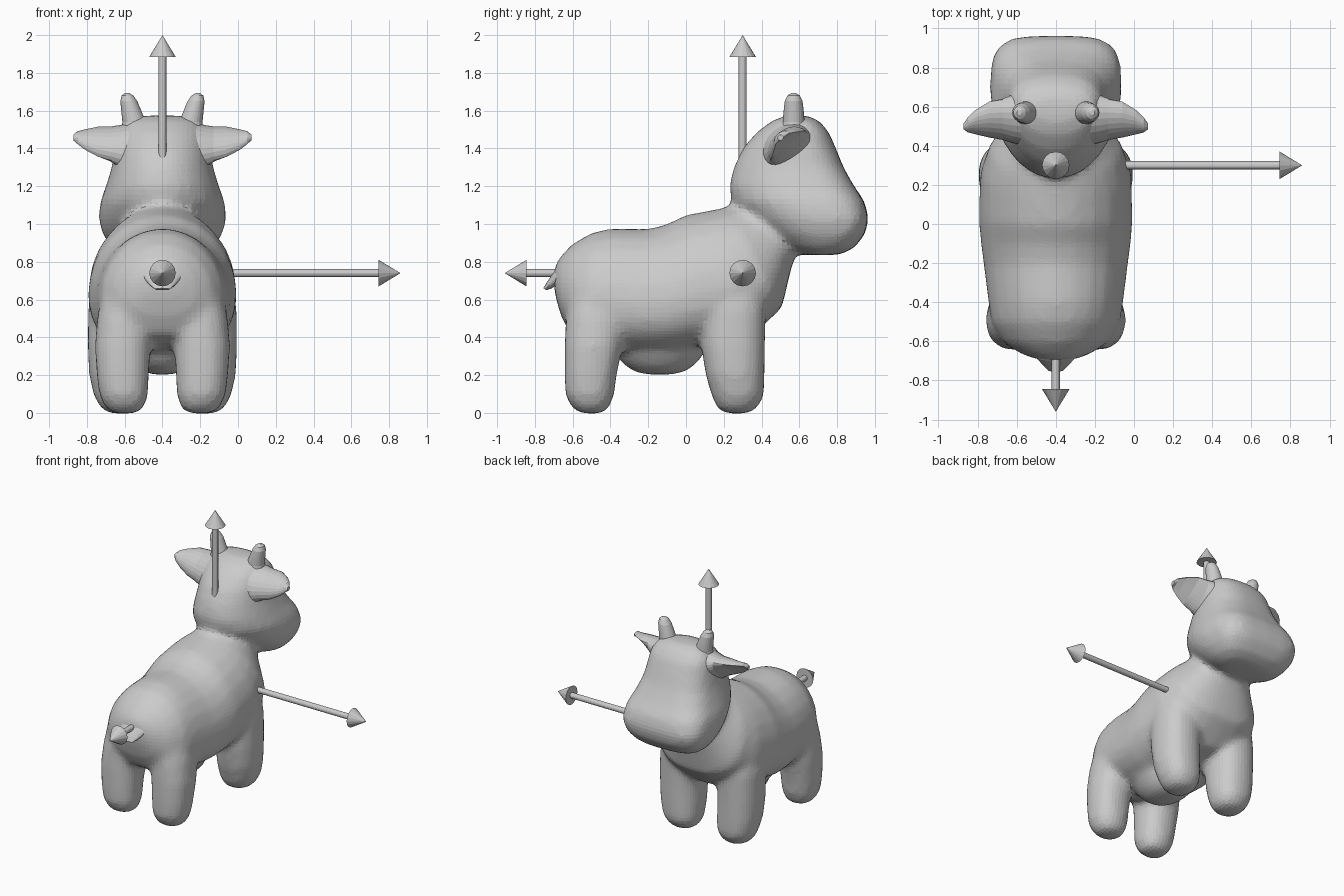
import bpy, bmesh
from math import sin, cos, pi, copysign
from mathutils import Vector

if "Cube" in bpy.data.objects:
    bpy.data.objects.remove(bpy.data.objects["Cube"])

CX = -0.4                      # symmetry plane of the animal
ORIGIN = Vector((CX, 0.3, 0.74))
N = 24


def power(v, n):
    return copysign(abs(v) ** (2 / n), v)


def angles():
    return [2 * pi * i / N for i in range(N)]


def finish(name, bm):
    bmesh.ops.recalc_face_normals(bm, faces=bm.faces)
    me = bpy.data.meshes.new(name)
    bm.to_mesh(me)
    bm.free()
    ob = bpy.data.objects.new(name, me)
    bpy.context.collection.objects.link(ob)
    return ob


def loft(bm, rings, side=1):
    """Skin closed rings; x is measured from the symmetry plane."""
    rows = [[bm.verts.new((CX + side * p[0], p[1], p[2])) for p in r] for r in rings]
    for a, b in zip(rows, rows[1:]):
        for i in range(len(a)):
            j = (i + 1) % len(a)
            bm.faces.new((a[i], a[j], b[j], b[i]))
    bm.faces.new(rows[0])
    bm.faces.new(rows[-1])


def spine_ring(top, bottom, w, n=2.1, mid=0.4):
    """Upright, possibly tilted section from a top and a bottom (y, z) point."""
    t, b = Vector(top), Vector(bottom)
    c = b.lerp(t, mid)
    out = []
    for a in angles():
        k = 2.0 if sin(a) > 0 else n + .3
        s = power(sin(a), k)
        p = c + (t - c) * s if s > 0 else c + (c - b) * s
        out.append((w * power(cos(a), k), p.x, p.y))
    return out


def flat_ring(z, cx, cy, rx, ry, n=2.3):
    return [(cx + rx * power(cos(a), n), cy + ry * power(sin(a), n), z) for a in angles()]


def head_ring(z, back, front, w, n):
    cy = back + 0.58 * (front - back)
    out = []
    for a in angles():
        s, k = (front - cy, n) if sin(a) > 0 else (cy - back, 2.0)
        out.append((w * power(cos(a), k), cy + s * power(sin(a), k), z))
    return out


def ear_ring(x, cy, cz, a, b, cup):
    """Section convex above and behind, hollow below and in front when cup > 0."""
    out = []
    for t in angles():
        u, v = a * cos(t), b * sin(t) * (1 if sin(t) > 0 else -cup)
        out.append((x, cy + 0.78 * u - 0.63 * v, cz + 0.63 * u + 0.78 * v))
    return out


# torso and neck
bm = bmesh.new()
torso = [((-.695, .74), (-.685, .63), .07), ((-.67, .81), (-.655, .52), .165),
         ((-.60, .885), (-.605, .42), .26), ((-.50, .945), (-.51, .37), .32),
         ((-.40, .968), (-.42, .34), .335), ((-.20, .965), (-.22, .32), .36),
         ((-.10, .99), (-.10, .32), .375), ((0, 1.04), (.03, .34), .385),
         ((.14, 1.066), (.34, .41), .378), ((.22, 1.08), (.50, .56), .33),
         ((.25, 1.085), (.54, .73), .26), ((.265, 1.10), (.57, .84), .21),
         ((.33, 1.16), (.62, .93), .2)]
loft(bm, [spine_ring(*r) for r in torso])

# head with broad square muzzle
head = [(.845, .62, .81, .19, 2.6), (.88, .52, .885, .26, 3), (.95, .42, .94, .31, 3.6),
        (1.03, .33, .96, .33, 3.8), (1.12, .25, .935, .32, 3.6), (1.2, .235, .88, .29, 3.2),
        (1.3, .26, .825, .26, 2.8), (1.4, .31, .785, .245, 2.6), (1.48, .38, .75, .23, 2.6),
        (1.54, .46, .70, .19, 2.4), (1.565, .53, .64, .11, 2.2)]
loft(bm, [head_ring(*r) for r in head])

# legs
rear = [(.005, .20, -.50, .06, .06), (.03, .20, -.505, .095, .09), (.09, .205, -.51, .12, .12),
        (.2, .21, -.505, .13, .13), (.35, .21, -.49, .14, .145), (.5, .195, -.47, .143, .158),
        (.65, .165, -.46, .14, .15), (.8, .1, -.44, .1, .1)]
fore = [(.005, .22, .27, .06, .06), (.03, .22, .27, .1, .1), (.09, .225, .275, .13, .13),
        (.2, .235, .26, .145, .148), (.35, .24, .25, .147, .16), (.55, .235, .25, .15, .165),
        (.72, .21, .24, .145, .15), (.85, .15, .22, .11, .1)]
for side in (-1, 1):
    for leg in (rear, fore):
        loft(bm, [flat_ring(*r) for r in leg], side)

# udder under the belly
udder = [(.212, 0, -.14, .06, .08), (.23, 0, -.14, .11, .14), (.27, 0, -.14, .155, .195),
         (.32, 0, -.14, .19, .23), (.42, 0, -.14, .22, .24)]
loft(bm, [flat_ring(*r, n=2) for r in udder])

# fuse the parts into one soft skin
body = finish("body", bm)
m = body.modifiers.new("fuse", 'REMESH')
m.mode = 'VOXEL'
m.voxel_size = 0.026
m = body.modifiers.new("soften", 'SMOOTH')
m.factor = 0.5
m.iterations = 8
m = body.modifiers.new("restore", 'DISPLACE')
m.strength = 0.009
m.mid_level = 0

# ears and horns, both sides
ear = [(.15, .545, 1.40, .16, .13, -1), (.22, .54, 1.405, .138, .105, -.9),
       (.27, .54, 1.415, .123, .085, -.6), (.34, .54, 1.425, .11, .075, -.1),
       (.41, .525, 1.44, .075, .05, .1), (.45, .51, 1.452, .045, .035, 0),
       (.472, .50, 1.457, .015, .015, -1)]
horn = [(1.46, .135, .565, .085, .08), (1.54, .15, .57, .062, .058), (1.6, .165, .57, .053, .053),
        (1.65, .178, .57, .045, .047), (1.68, .185, .57, .031, .033), (1.693, .187, .57, .012, .012)]
for side, word in ((-1, "left"), (1, "right")):
    bm = bmesh.new()
    loft(bm, [ear_ring(*r) for r in ear], side)
    finish(word + "_ear", bm)
    bm = bmesh.new()
    loft(bm, [flat_ring(*r, n=2) for r in horn], side)
    finish(word + "_horn", bm)

# short flat tail
bm = bmesh.new()
tail = [((-.64, .80), (-.62, .70), .15), ((-.70, .745), (-.665, .69), .10),
        ((-.735, .695), (-.71, .66), .065), ((-.755, .66), (-.74, .65), .04)]
loft(bm, [spine_ring(*r, n=2, mid=.5) for r in tail])
finish("tail", bm)

# three axis arrows
for name, d in (("x_arrow", (1, 0, 0)), ("y_arrow", (0, -1, 0)), ("z_arrow", (0, 0, 1))):
    bm = bmesh.new()
    for r1, r2, lo, hi in ((.021, .021, 0, 1.15), (.07, 0, 1.145, 1.26)):
        part = bmesh.ops.create_cone(bm, cap_ends=True, segments=16, radius1=r1, radius2=r2, depth=hi - lo)
        bmesh.ops.translate(bm, verts=part["verts"], vec=(0, 0, (lo + hi) / 2))
    ob = finish(name, bm)
    ob.location = ORIGIN
    ob.rotation_euler = Vector(d).to_track_quat('Z', 'Y').to_euler()
